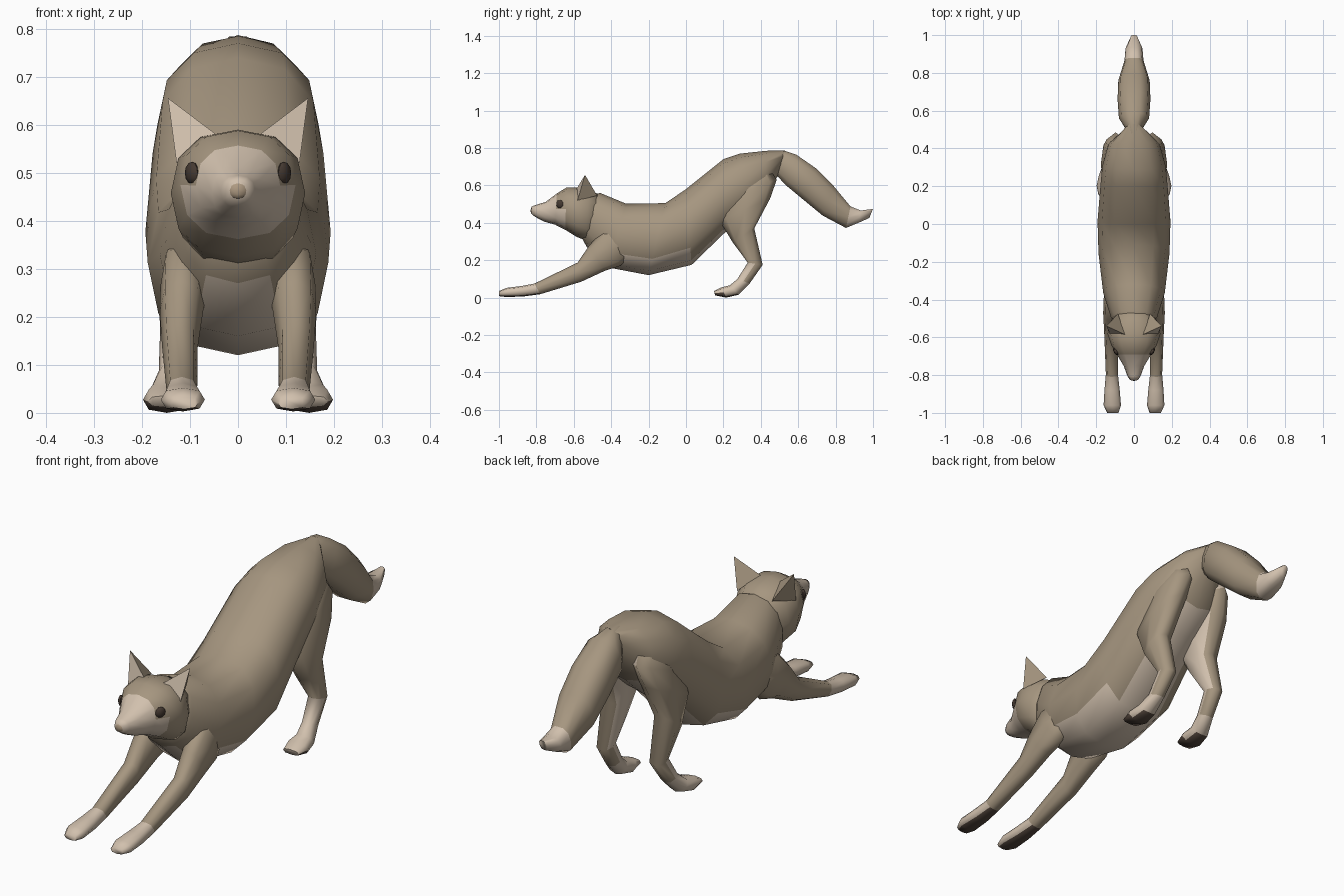
import bpy, bmesh, math
from mathutils import Matrix

if "Cube" in bpy.data.objects:
    bpy.data.objects.remove(bpy.data.objects["Cube"])


def material(name, rgb):
    m = bpy.data.materials.new(name)
    m.diffuse_color = (*rgb, 1)
    m.use_nodes = True
    m.node_tree.nodes["Principled BSDF"].inputs["Base Color"].default_value = m.diffuse_color
    return m


FUR, PALE, PAD, EYE, NOSE = range(5)
MATS = [material("brown fur", (.38, .305, .215)),
        material("pale fur", (.64, .53, .42)),
        material("dark paw pad", (.085, .06, .045)),
        material("dark eye", (.06, .042, .032)),
        material("tan nose", (.42, .32, .22))]


def finish(name, bm, rule, mirror, angle):
    """Colour the faces by rule(centre, normal), then make the object."""
    bmesh.ops.recalc_face_normals(bm, faces=bm.faces)
    bm.normal_update()
    for f in bm.faces:
        f.material_index = rule(f.calc_center_median(), f.normal)
    me = bpy.data.meshes.new(name)
    bm.to_mesh(me)
    bm.free()
    for m in MATS:
        me.materials.append(m)
    ob = bpy.data.objects.new(name, me)
    bpy.context.collection.objects.link(ob)
    bpy.ops.object.select_all(action='DESELECT')
    ob.select_set(True)
    bpy.context.view_layer.objects.active = ob
    bpy.ops.object.shade_smooth_by_angle(angle=math.radians(angle))
    if mirror:
        ob.modifiers.new("mirror", 'MIRROR').use_mirror_merge = False
    return ob


def loft(name, stations, n, rule, power=.8, mirror=False):
    """Skin rings; station = upper y, z, lower y, z, half width, centre x."""
    bm = bmesh.new()
    rings = []
    for uy, uz, ly, lz, w, cx in stations:
        ring = []
        for i in range(n):
            a = math.tau * i / n
            c, s = (math.copysign(abs(v) ** power, v) if abs(v) > 1e-6 else 0
                    for v in (math.cos(a), math.sin(a)))
            ring.append(bm.verts.new((cx + w * c,
                                      (uy + ly) / 2 + (uy - ly) / 2 * s,
                                      (uz + lz) / 2 + (uz - lz) / 2 * s)))
        rings.append(ring)
    for p, q in zip(rings, rings[1:]):
        for i in range(n):
            j = (i + 1) % n
            bm.faces.new((p[i], p[j], q[j], q[i]))
    bm.faces.new(rings[0])
    bm.faces.new(rings[-1])
    return finish(name, bm, rule, mirror, 75)


def pebble(name, loc, scale, turn, colour, mirror=False):
    bm = bmesh.new()
    mat = (Matrix.Translation(loc) @ Matrix.Rotation(turn, 4, 'Z')
           @ Matrix.Diagonal((*scale, 1)))
    bmesh.ops.create_uvsphere(bm, u_segments=8, v_segments=6, radius=1, matrix=mat)
    return finish(name, bm, lambda c, n: colour, mirror, 60)


# torso and neck, pale underneath
loft("body", [
    (-.54, .53, -.58, .36, .08, 0),
    (-.46, .56, -.53, .27, .122, 0),
    (-.32, .502, -.41, .16, .163, 0),
    (-.11, .505, -.20, .12, .188, 0),
    (.00, .58, .03, .175, .193, 0),
    (.20, .74, .20, .34, .178, 0),
    (.29, .77, .32, .43, .168, 0),
    (.43, .785, .42, .52, .135, 0),
    (.53, .787, .49, .65, .042, 0)], 12,
    lambda c, n: PALE if n.z < -.6 and c.y < .45 else FUR, .87)

# head with pale muzzle, its back sunk into the neck
loft("head", [
    (-.44, .54, -.48, .32, .09, 0),
    (-.52, .578, -.535, .305, .13, 0),
    (-.58, .59, -.585, .325, .14, 0),
    (-.64, .588, -.645, .362, .12, 0),
    (-.69, .557, -.70, .39, .088, 0),
    (-.75, .512, -.755, .405, .054, 0),
    (-.805, .495, -.80, .428, .036, 0),
    (-.828, .485, -.822, .443, .022, 0)], 12,
    lambda c, n: PALE if c.y < -.69 or (c.y < -.65 and c.z < .47) else FUR, .85)

pebble("nose", (0, -.822, .464), (.02, .009, .018), 0, NOSE)
pebble("eye", (.096, -.675, .5), (.011, .022, .023), math.radians(-32), EYE, True)

# ears: pyramids with a pale front
bm = bmesh.new()
inner, outer, back, tip = [bm.verts.new(v) for v in (
    (.048, -.585, .582), (.128, -.58, .52), (.085, -.475, .545), (.146, -.54, .656))]
for tri in ((inner, outer, tip), (outer, back, tip), (back, inner, tip), (inner, back, outer)):
    bm.faces.new(tri)
finish("ear", bm, lambda c, n: PALE if n.y < -.4 else FUR, True, 20)

# bushy tail with pale tip
loft("tail", [
    (.48, .785, .46, .67, .035, 0),
    (.53, .787, .485, .65, .045, 0),
    (.59, .768, .53, .60, .08, 0),
    (.70, .692, .62, .525, .087, 0),
    (.79, .60, .73, .435, .083, 0),
    (.88, .49, .855, .37, .05, 0),
    (.935, .467, .925, .40, .045, 0),
    (1.0, .475, .98, .425, .018, 0)], 10,
    lambda c, n: PALE if c.y > .88 else FUR)


def front_colour(c, n):
    if c.y > -.8:
        return FUR
    return PAD if n.z < -.6 else PALE


def hind_colour(c, n):
    if c.z < .04 and n.z < -.5:
        return PAD
    if c.z < .06 or (c.z < .17 and n.y < .1):
        return PALE
    return PALE if c.z > .22 and n.x < -.6 else FUR


# stretched front legs
loft("front_leg", [
    (-.32, .39, -.27, .25, .038, .10),
    (-.45, .355, -.35, .17, .05, .112),
    (-.52, .275, -.43, .145, .045, .118),
    (-.58, .187, -.56, .085, .037, .121),
    (-.81, .075, -.78, .018, .032, .117),
    (-.88, .062, -.87, .006, .04, .116),
    (-.96, .052, -.96, .003, .046, .115),
    (-1.0, .035, -1.0, .008, .03, .112)], 8, front_colour, .8, True)

# bent hind legs
loft("hind_leg", [
    (.23, .63, .43, .71, .05, .08),
    (.19, .52, .485, .63, .062, .097),
    (.18, .41, .45, .53, .059, .117),
    (.25, .295, .365, .37, .048, .128),
    (.33, .187, .41, .175, .034, .128),
    (.275, .10, .34, .075, .03, .135),
    (.235, .066, .28, .015, .04, .146),
    (.19, .055, .215, .0, .05, .148),
    (.15, .036, .155, .012, .038, .15)], 8, hind_colour, .8, True)
